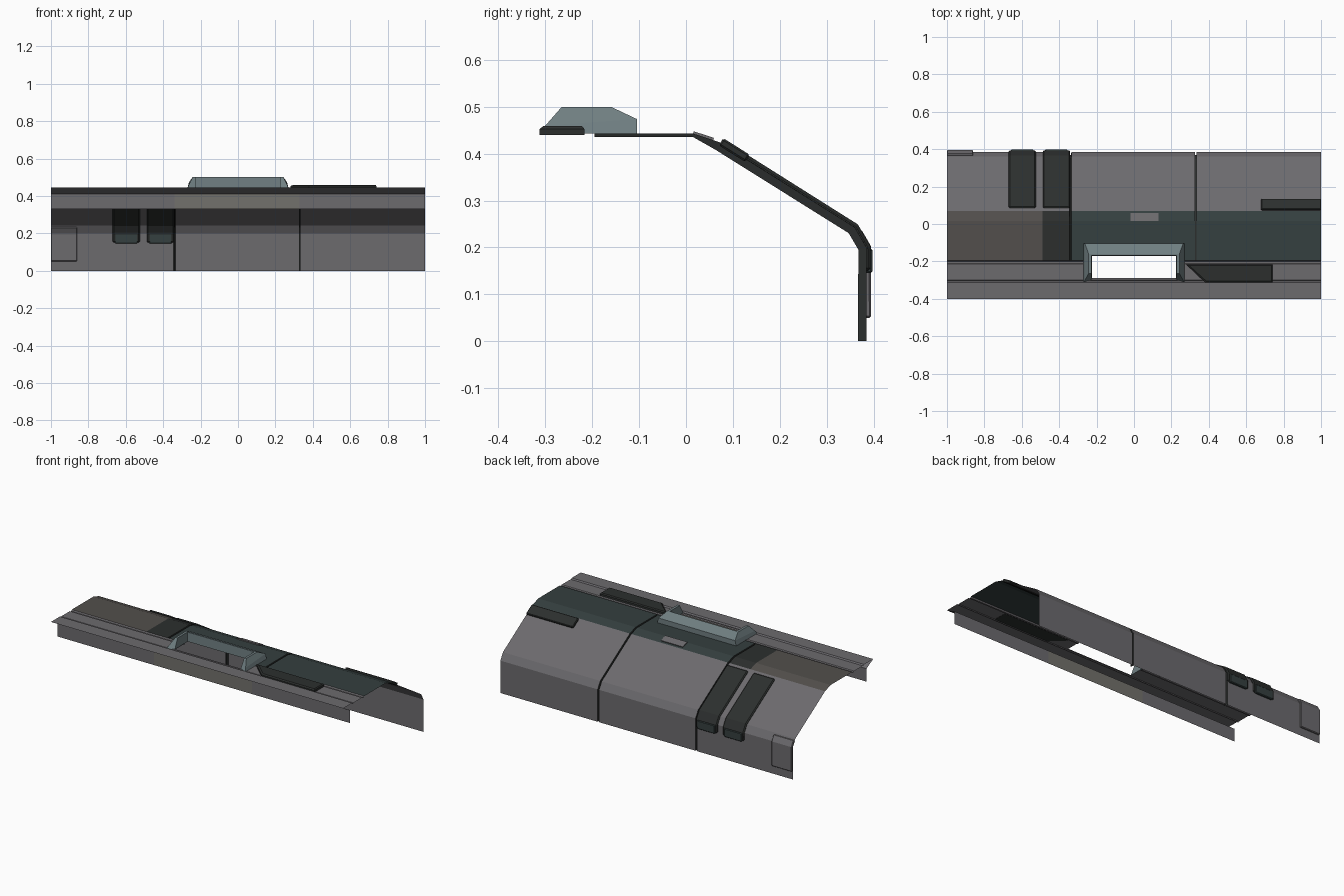
import bpy, bmesh
from mathutils import Vector

if "Cube" in bpy.data.objects:
    bpy.data.objects.remove(bpy.data.objects["Cube"])

def material(name, rgb):
    m = bpy.data.materials.new(name)
    m.diffuse_color = (*rgb, 1)
    m.use_nodes = True
    m.node_tree.nodes["Principled BSDF"].inputs["Base Color"].default_value = m.diffuse_color
    return m

GREY = material("panel_grey", (0.15, 0.145, 0.155))
DARK = material("dark_plate", (0.025, 0.028, 0.027))
TEAL = material("dark_teal", (0.035, 0.05, 0.05))
BROWN = material("warm_grey", (0.085, 0.078, 0.072))
PALE = material("pale_front", (0.17, 0.165, 0.15))
STEEL = material("blue_steel", (0.16, 0.21, 0.22))

def loft(name, sections, mat, closed=False):
    """Skin rows of 3D points; closed rows also get end caps."""
    bm = bmesh.new()
    rows = [[bm.verts.new(p) for p in s] for s in sections]
    n = len(rows[0])
    for a, b in zip(rows, rows[1:]):
        for k in range(n if closed else n - 1):
            j = (k + 1) % n
            bm.faces.new((a[k], a[j], b[j], b[k]))
    if closed:
        bm.faces.new(rows[0])
        bm.faces.new(rows[-1])
        bmesh.ops.recalc_face_normals(bm, faces=bm.faces)
    me = bpy.data.meshes.new(name)
    bm.to_mesh(me)
    bm.free()
    me.materials.append(mat)
    ob = bpy.data.objects.new(name, me)
    bpy.context.collection.objects.link(ob)
    return ob

def at(x, prof):
    return [(x, y, z) for y, z in prof]

def offset(prof, d):
    """Move a (y, z) profile outward by d."""
    p = [Vector(q) for q in prof]
    out = []
    for i, q in enumerate(p):
        n = Vector((0, 0))
        for a, b in ((i - 1, i), (i, i + 1)):
            if a >= 0 and b < len(p):
                t = (p[b] - p[a]).normalized()
                n += Vector((t.y, -t.x))
        out.append(tuple(q + n.normalized() * d))
    return out

def sheet(name, prof, x0, x1, mat):
    return loft(name, [at(x0, prof), at(x1, prof)], mat)

def pad(name, prof, x0, x1, t, mat, bevel=0.004, sink=0.006):
    """Raised plate following the profile."""
    ring = offset(prof, t) + offset(prof, -sink)[::-1]
    ob = loft(name, [at(x0, ring), at(x1, ring)], mat, closed=True)
    if bevel:
        b = ob.modifiers.new("bevel", "BEVEL")
        b.width = bevel
        b.segments = 1
    return ob

# Profiles (y, z), running from the back foot over the top to the front
BACK = [(0.385, 0), (0.385, 0.2), (0.36, 0.243), (0.07, 0.425)]
TOP = [(0.07, 0.425), (0.015, 0.443), (-0.195, 0.443)]
GUTTER = [(-0.195, 0.443), (-0.2, 0.436), (-0.21, 0.436), (-0.215, 0.441),
          (-0.3, 0.441)]
LIP = [(-0.3, 0.441), (-0.305, 0.437), (-0.312, 0.445), (-0.4, 0.445), (-0.335, 0.41)]
SKIRT = [(-0.335, 0.41), (-0.335, 0.33)]
L, R, G, H = -0.34, 0.33, 0.005, 0.225      # seams, half seam width, half hole width

# Rear slope panels
sheet("rear_panel_left", BACK, -1, L - G, GREY)
sheet("rear_panel_middle", BACK, L + G, R - G, GREY)
sheet("rear_panel_right", BACK, R + G, 1, GREY)

# Top panels
sheet("top_panel_left", TOP, -1, -0.49, BROWN)
sheet("top_panel_left_inner", TOP, -0.49, L - G, DARK)
sheet("top_panel_right", TOP, R + G, 1, TEAL)
sheet("top_panel_middle_left", TOP, L + G, -H, TEAL)
sheet("top_panel_middle_right", TOP, H, R - G, TEAL)
sheet("top_panel_middle", TOP[:2] + [(-0.17, 0.443)], -H, H, TEAL)

# Sunken seams across the body
full = BACK + TOP[1:]
for name, x in (("seam_left", L), ("seam_right", R)):
    low = offset(full, -0.018)
    low = [(y, max(z, 0)) for y, z in low[:4]] + offset(full, -0.007)[4:]
    loft(name, [at(x - G, full), at(x - 0.003, low), at(x + 0.003, low), at(x + G, full)], DARK)

# Front gutter either side of the opening, lip and skirt
sheet("front_gutter_left", GUTTER, -1, -H, GREY)
sheet("front_gutter_right", GUTTER, H, 1, GREY)
sheet("opening_sill", [(-0.29, 0.441), (-0.3, 0.441)], -H, H, GREY)
sheet("front_lip", LIP, -1, 1, GREY)
sheet("front_skirt_left", SKIRT, -1, L, GREY)
sheet("front_skirt_middle", SKIRT, L, R, PALE)
sheet("front_skirt_right", SKIRT, R, 1, GREY)

# Hood: U-shaped frame round the opening (outer foot, shoulder, rim, inner rim, inner foot)
OUT = [(0.27, -0.105, 0.443), (0.262, -0.105, 0.474), (0.243, -0.16, 0.5),
       (0.228, -0.168, 0.5), (H, -0.17, 0.443)]
FRONT_Y = [-0.312, -0.3, -0.265, -0.265, -0.295]
FRONT_Z = [0.443, 0.46, 0.5, 0.5, 0.443]

def hood_end(s):
    return [(s * p[0], y, z) for p, y, z in zip(OUT, FRONT_Y, FRONT_Z)]

def hood_corner(s):
    return [(s * x, y, z) for x, y, z in OUT]

loft("hood_frame", [hood_end(-1), hood_corner(-1), hood_corner(1), hood_end(1)], STEEL, closed=True)

# Tapered plate lying in the front gutter
plate = [(0.28, -0.217), (0.74, -0.217), (0.74, -0.312), (0.38, -0.312)]
plate_top = [(0.295, -0.222), (0.735, -0.222), (0.735, -0.304), (0.385, -0.304)]
loft("gutter_plate", [[(x, y, 0.44) for x, y in plate], [(x, y, 0.453) for x, y in plate],
                      [(x, y, 0.459) for x, y in plate_top]], DARK, closed=True)

# Twin vents wrapping over the rear knee, each with a toe block
VENT = [(0.385, 0.15), (0.385, 0.2), (0.36, 0.243), (0.085, 0.416)]
TOE = [(0.385, 0.145), (0.385, 0.198)]
for i, x in enumerate((-0.67, -0.487)):
    pad(f"vent_{i + 1}", VENT, x, x + 0.145, 0.009, DARK, 0.006)
    pad(f"vent_toe_{i + 1}", TOE, x + 0.012, x + 0.133, 0.013, TEAL)

# Small raised plates
pad("rear_corner_plate", [(0.385, 0.05), (0.385, 0.2), (0.365, 0.234)], -1, -0.86, 0.01, GREY)
pad("right_slope_plate", [(0.13, 0.3873), (0.073, 0.423)], 0.68, 1, 0.012, DARK)
pad("centre_top_plate", [(0.058, 0.429), (0.015, 0.443)], -0.02, 0.13, 0.005, GREY, 0)
